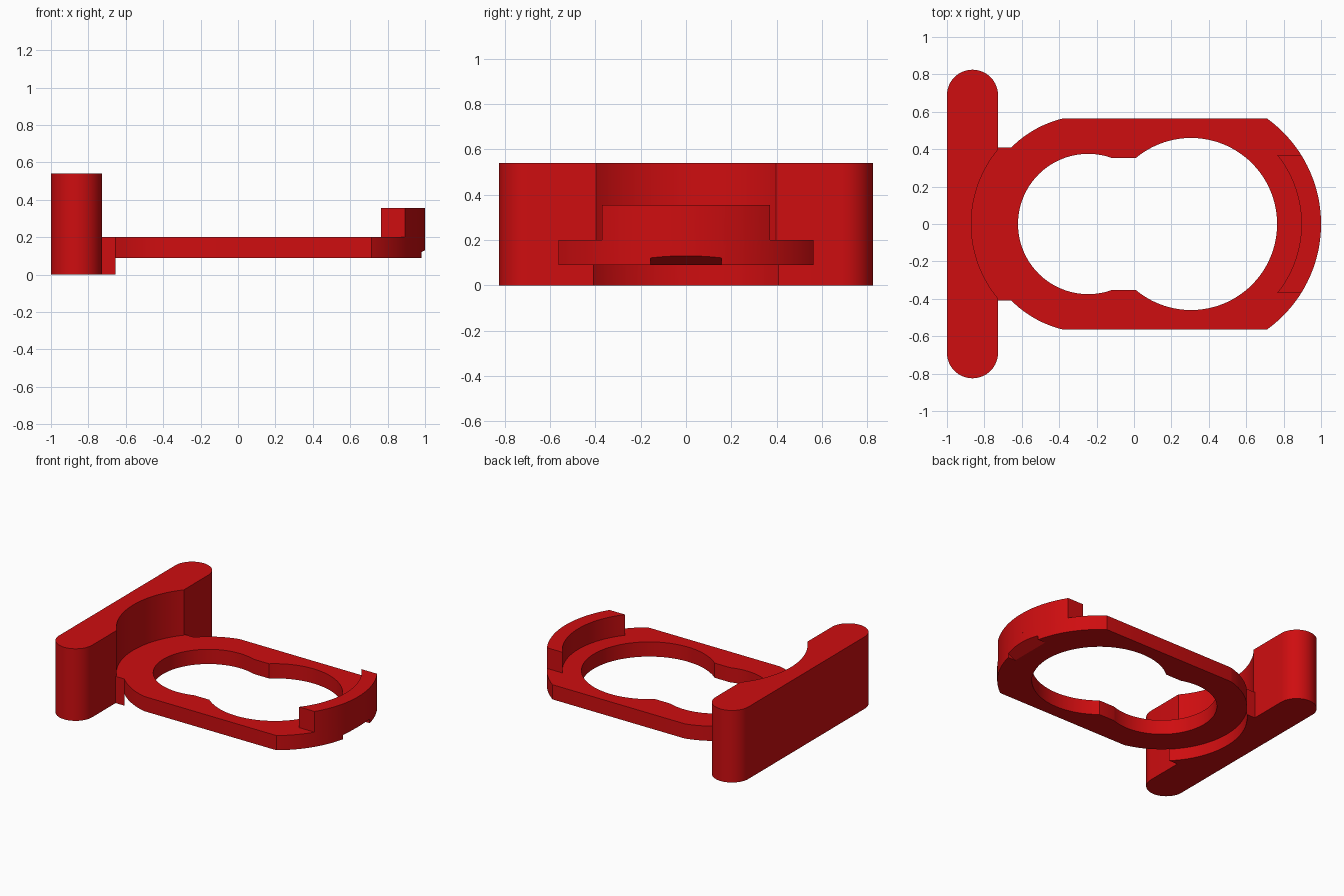
import bpy, bmesh
from math import cos, sin, radians, degrees, asin, sqrt

if "Cube" in bpy.data.objects:
    bpy.data.objects.remove(bpy.data.objects["Cube"])

red = bpy.data.materials.new("red plastic")
red.diffuse_color = (0.62, 0.004, 0.005, 1)
red.use_nodes = True
red.node_tree.nodes["Principled BSDF"].inputs["Base Color"].default_value = red.diffuse_color

LEFT, RIGHT = -0.245, 0.305      # centres of the two ring arcs


def arc(cx, cy, r, a0, a1, n=48):
    """Points on a circular arc, angles in degrees."""
    return [(cx + r * cos(radians(a0 + (a1 - a0) * i / n)),
             cy + r * sin(radians(a0 + (a1 - a0) * i / n))) for i in range(n + 1)]


def prism(name, pts, z0, z1):
    """Extrude a closed xy outline between two heights."""
    bm = bmesh.new()
    face = bm.faces.new([bm.verts.new((x, y, z0)) for x, y in pts])
    ext = bmesh.ops.extrude_face_region(bm, geom=[face])
    for v in ext["geom"]:
        if isinstance(v, bmesh.types.BMVert):
            v.co.z = z1
    bmesh.ops.recalc_face_normals(bm, faces=bm.faces)
    me = bpy.data.meshes.new(name)
    bm.to_mesh(me)
    bm.free()
    me.materials.append(red)
    ob = bpy.data.objects.new(name, me)
    bpy.context.collection.objects.link(ob)
    return ob


def combine(target, tool, op):
    """Apply a boolean and discard the tool."""
    m = target.modifiers.new("bool", "BOOLEAN")
    m.operation, m.solver, m.object = op, "EXACT", tool
    bpy.context.view_layer.objects.active = target
    bpy.ops.object.modifier_apply(modifier=m.name)
    bpy.data.objects.remove(tool, do_unlink=True)


def rect(x0, x1, y):
    return [(x0, -y), (x1, -y), (x1, y), (x0, y)]


# Upright bar with rounded ends and a curved recess above the plate
R = 0.1365
body = prism("mount_bracket",
             arc(-1 + R, 0.825 - R, R, 0, 180, 32) + arc(-1 + R, R - 0.825, R, 180, 360, 32),
             0, 0.54)
combine(body, prism("recess", arc(LEFT, 0, 0.625, 0, 358, 179), 0.2, 0.7), "DIFFERENCE")

# Web joining bar and plate
combine(body, prism("web", rect(-0.8, -0.64, 0.41), 0, 0.2), "UNION")

# Undercut beneath the plate
combine(body, prism("undercut", arc(LEFT, 0, 0.58, 134, 226, 48) + [(-0.648, -1), (1.2, -1), (1.2, 1), (-0.648, 1)],
                    -0.1, 0.09), "DIFFERENCE")

# Flat-sided ring plate
H = 0.563
al, ar = degrees(asin(H / 0.58)), degrees(asin(H / 0.695))
plate = prism("plate", arc(RIGHT, 0, 0.695, -ar, ar, 64) + arc(LEFT, 0, 0.58, 180 - al, 180 + al, 80),
              0.09, 0.2)

# Raised lip at the far end
yl = 0.37
ao, ai = degrees(asin(yl / 0.695)), degrees(asin(yl / 0.59))
# the outer edge reuses the plate's arc so the walls run flush
lip = prism("lip", arc(RIGHT, 0, 0.695, -ao, ao) + arc(RIGHT, 0, 0.59, ai, -ai), 0.2, 0.355)
combine(plate, lip, "UNION")

# Keyhole opening: two circles joined by a short straight neck
yn = 0.353
hl, hr = degrees(asin(yn / 0.375)), degrees(asin(yn / 0.46))
hole = prism("opening", arc(RIGHT, 0, 0.46, hr - 180, 180 - hr, 96) + arc(LEFT, 0, 0.375, hl, 360 - hl, 96),
             -0.1, 0.25)
combine(plate, hole, "DIFFERENCE")

# Sloped pry notch under the far end
notch = prism("notch", rect(0.92, 1.1, 0.157), 0.0, 0.09)
for v in notch.data.vertices:
    if v.co.z > 0.05:
        v.co.z = 0.09 + (v.co.x - 0.92) * 0.5
combine(plate, notch, "DIFFERENCE")

combine(body, plate, "UNION")

# Smooth the curved walls, keep the corners crisp
bpy.ops.object.select_all(action="DESELECT")
body.select_set(True)
bpy.context.view_layer.objects.active = body
bpy.ops.object.shade_smooth_by_angle(angle=radians(20))
